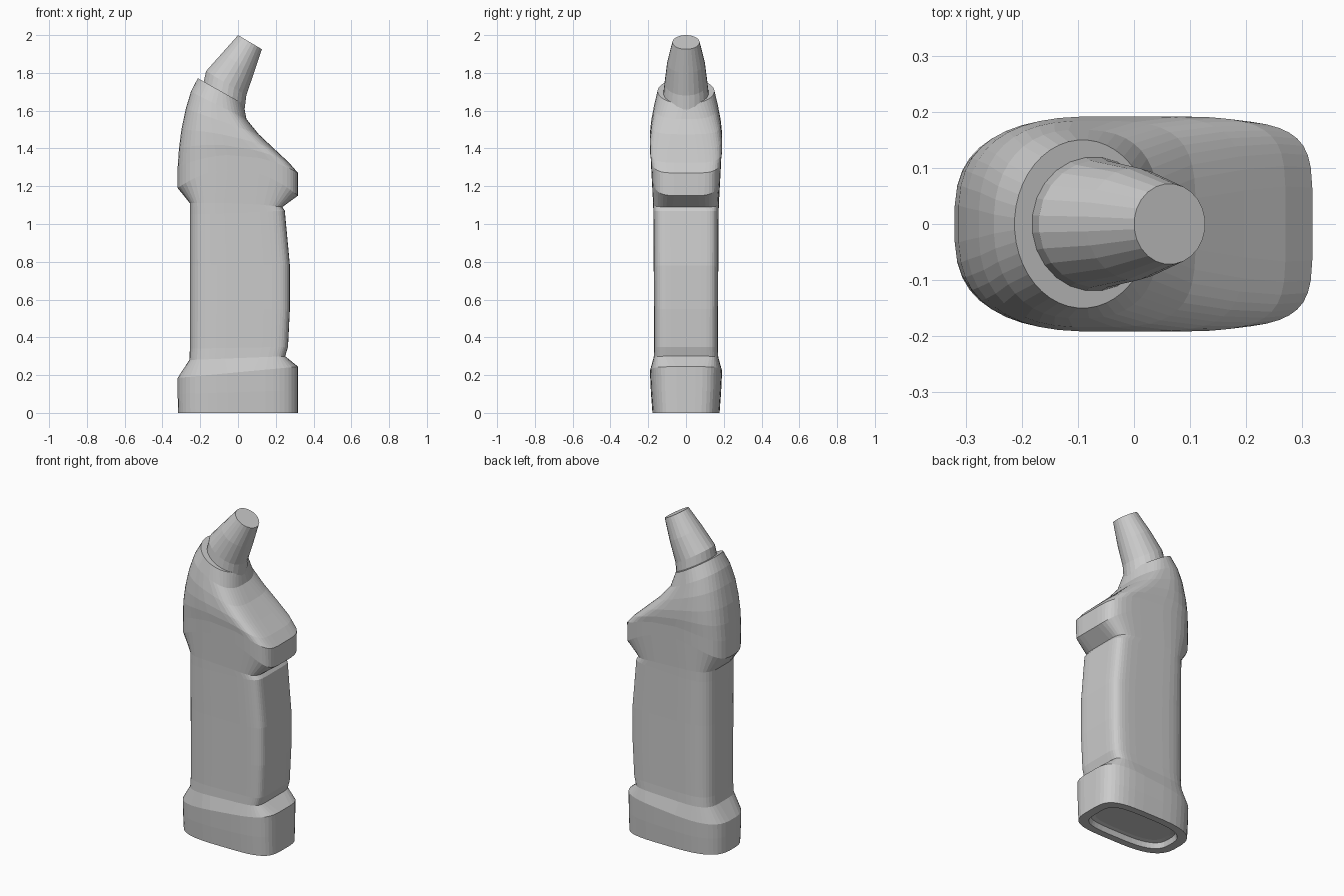
import bpy, bmesh, math


def section(xl, zl, xr, zr, hy, nl, nr, arch=0.0, n=44):
    """Tilted super-ellipse from left point (xl, zl) to right point (xr, zr)."""
    pts = []
    for i in range(n):
        a = 2 * math.pi * (i + 0.5) / n
        c, s = math.cos(a), math.sin(a)
        e = 2 / (nr if c > 0 else nl)
        u = math.copysign(abs(c) ** e, c)
        v = math.copysign(abs(s) ** e, s)
        t = (u + 1) / 2
        pts.append((xl + (xr - xl) * t, hy * v,
                    zl + (zr - zl) * t + arch * (1 - u * u)))
    return pts


def loft(name, sections):
    bm = bmesh.new()
    rings = [[bm.verts.new(p) for p in section(*s)] for s in sections]
    for r0, r1 in zip(rings, rings[1:]):
        for i in range(len(r0)):
            j = (i + 1) % len(r0)
            bm.faces.new((r0[i], r0[j], r1[j], r1[i]))
    bm.faces.new(rings[0][::-1])
    bm.faces.new(rings[-1])
    bmesh.ops.recalc_face_normals(bm, faces=bm.faces)
    mesh = bpy.data.meshes.new(name)
    bm.to_mesh(mesh)
    bm.free()
    obj = bpy.data.objects.new(name, mesh)
    bpy.context.collection.objects.link(obj)
    return obj


# Bottle: left x, z, right x, z, half depth, corner exponents, side arch
loft("bottle_body", [
    # recessed underside
    (-.23, .035, .23, .035, .105, 3, 4),
    (-.255, .03, .255, .03, .125, 3, 4),
    (-.265, 0, .265, 0, .135, 3, 4),
    # foot
    (-.318, 0, .318, 0, .178, 3, 4),
    (-.32, .10, .318, .12, .186, 3, 4),
    (-.32, .185, .318, .245, .191, 3, 4),
    # waist with flat grip panel on the right
    (-.258, .28, .25, .30, .171, 4, 7),
    (-.255, .34, .265, .35, .169, 4, 7),
    (-.255, .55, .275, .55, .170, 4, 7),
    (-.255, .78, .275, .78, .171, 4, 7),
    (-.255, 1.05, .248, 1.07, .173, 4, 7),
    (-.255, 1.11, .235, 1.09, .174, 4, 6, .01),
    # overhanging shoulder
    (-.32, 1.19, .318, 1.15, .183, 3, 5, .12),
    (-.32, 1.30, .318, 1.27, .187, 3, 5, .08),
    (-.313, 1.40, .27, 1.325, .192, 3, 5, .05),
    (-.30, 1.50, .195, 1.395, .192, 2.8, 4.5, .02),
    (-.277, 1.61, .11, 1.475, .184, 2.6, 3.8),
    (-.25, 1.70, .045, 1.555, .168, 2.3, 2.8),
    (-.213, 1.772, .03, 1.635, .150, 2, 2),
])

# Tapered, tilted nozzle cap
loft("nozzle_cap", [
    (-.185, 1.74, .035, 1.60, .122, 2, 2, 0, 24),
    (-.17, 1.81, .045, 1.68, .114, 2, 2, 0, 24),
    (-.085, 1.905, .085, 1.80, .100, 2, 2, 0, 24),
    (0, 2.0, .127, 1.925, .072, 2, 2, 0, 24),
])
